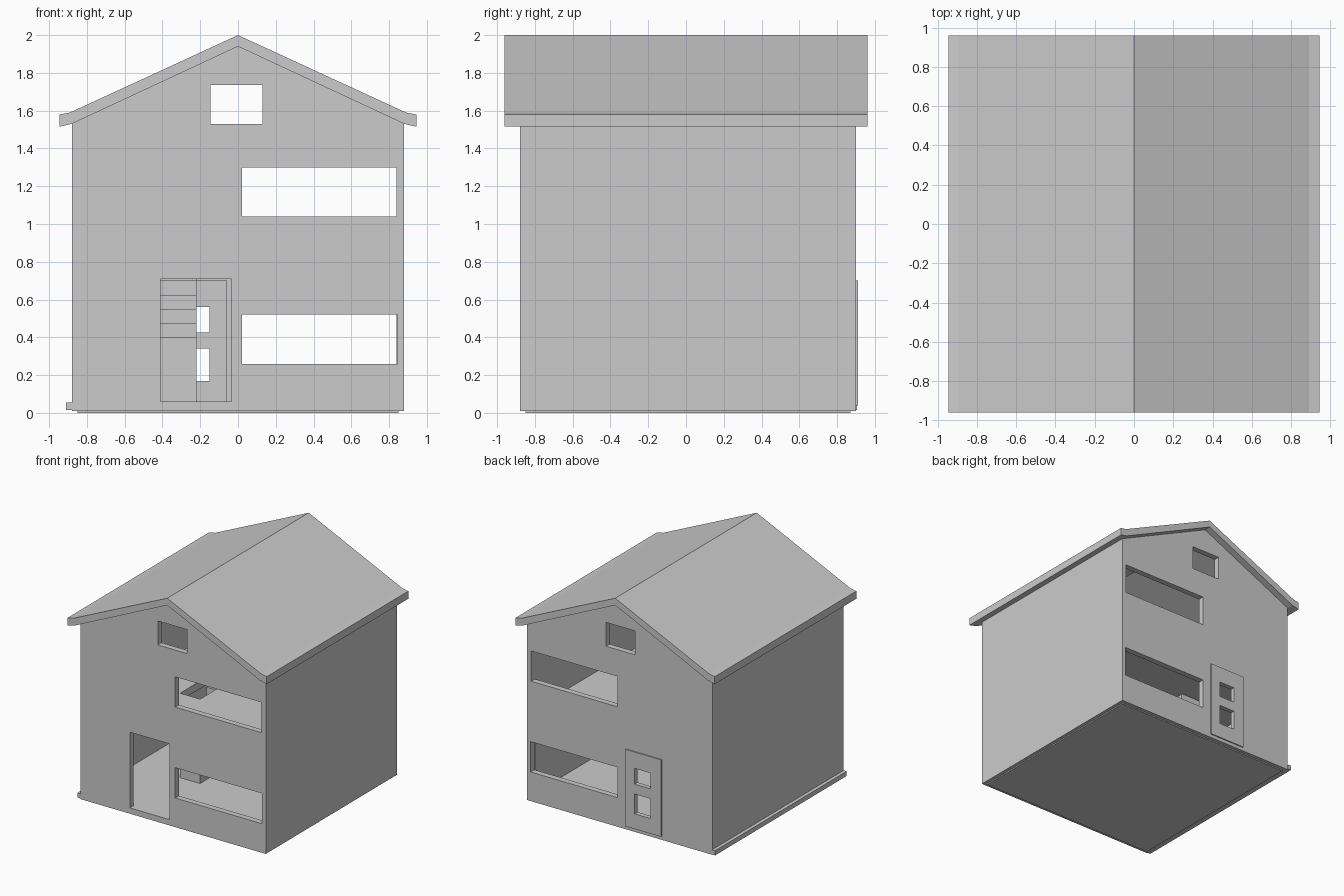
import bpy, bmesh

if "Cube" in bpy.data.objects:
    bpy.data.objects.remove(bpy.data.objects["Cube"])

def make_mesh(name, bm):
    bmesh.ops.recalc_face_normals(bm, faces=bm.faces[:])
    me = bpy.data.meshes.new(name)
    bm.to_mesh(me)
    bm.free()
    ob = bpy.data.objects.new(name, me)
    bpy.context.collection.objects.link(ob)
    return ob

def prism(name, profile, y0, y1):
    """Extrude an x-z outline from y0 to y1."""
    bm = bmesh.new()
    face = bm.faces.new([bm.verts.new((x, y0, z)) for x, z in profile])
    ext = bmesh.ops.extrude_face_region(bm, geom=[face])
    verts = [v for v in ext["geom"] if isinstance(v, bmesh.types.BMVert)]
    bmesh.ops.translate(bm, verts=verts, vec=(0, y1 - y0, 0))
    return make_mesh(name, bm)

def box(name, x0, x1, y0, y1, z0, z1):
    return prism(name, [(x0, z0), (x1, z0), (x1, z1), (x0, z1)], y0, y1)

def cut(target, *holes):
    """Subtract boxes given as (x0, x1, y0, y1, z0, z1)."""
    for i, h in enumerate(holes):
        c = box(f"{target.name}_cutter_{i}", *h)
        c.hide_render = True
        m = target.modifiers.new("opening", "BOOLEAN")
        m.operation, m.object, m.solver = "DIFFERENCE", c, "EXACT"
        bpy.context.view_layer.objects.active = target
        bpy.ops.object.modifier_apply(modifier=m.name)
        bpy.data.objects.remove(c, do_unlink=True)

# Gable walls with windows and doorways
gable = [(-.88, .01), (.88, .01), (.88, 1.53), (0, 1.94), (-.88, 1.53)]
windows = [(.02, .845, .26, .52), (.02, .84, 1.04, 1.30), (-.145, .13, 1.53, 1.735)]
for name, y0, y1, door in [("front_wall", -.88, -.83, (-.41, -.035, .06, .71)),
                           ("back_wall", .85, .90, (-.40, -.06, .06, .70))]:
    wall = prism(name, gable, y0, y1)
    cut(wall, *[(a, b, y0 - .1, y1 + .1, c, d) for a, b, c, d in windows + [door]])

# Side walls
for side, name in [(-1, "left_wall"), (1, "right_wall")]:
    xs = sorted([side * .84, side * .88])
    box(name, *xs, -.83, .85, .01, 1.535)

# Ground floor slab, inset foot and ledge along the left side
box("ground_floor", -.84, .84, -.83, .85, .01, .06)
box("base_foot", -.85, .85, -.85, .87, 0, .012)
box("left_base_ledge", -.91, -.88, -.88, .905, .015, .055)

# Upper floor slab with a stair opening
upper = box("upper_floor", -.84, .84, -.83, .85, .72, .785)
cut(upper, (-.41, -.22, -.2, .35, .6, .9))

# Back door leaf with two panes
door = box("back_door", -.40, -.06, .87, .91, .04, .70)
cut(door, (-.30, -.15, .8, 1, .17, .34), (-.30, -.15, .8, 1, .425, .56))

# Staircase rising towards the back
for i in range(6):
    box(f"stair_step_{i + 1}", -.41, -.22, -.2 + i * .09, -.11 + i * .09,
        .06, .40 + i * .075)

# Pitched roof
prism("roof", [(-.945, 1.515), (-.88, 1.53), (0, 1.94), (.88, 1.53), (.945, 1.515),
               (.945, 1.58), (.89, 1.59), (0, 2.0), (-.89, 1.59), (-.945, 1.58)],
      -.96, .96)
